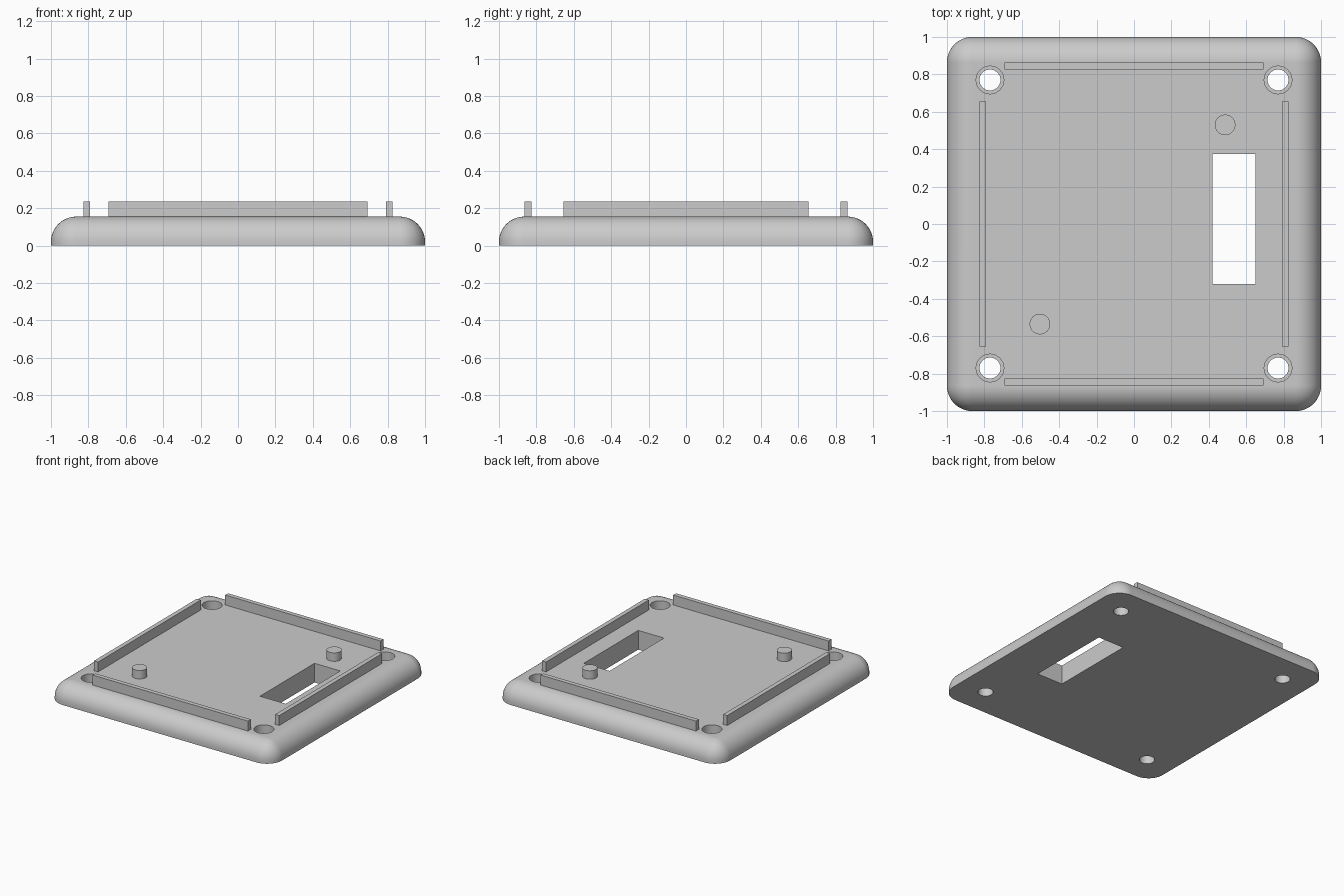
import bpy
import bmesh
from math import radians
from mathutils import Matrix, Vector

if "Cube" in bpy.data.objects:
    bpy.data.objects.remove(bpy.data.objects["Cube"], do_unlink=True)

TOP = 0.155        # upper face of the plate
RIB_TOP = 0.235    # upper edge of the ribs
HOLE = 0.77        # screw hole offset from the centre
RADIUS = 0.135     # rounding of rim and corners

grey = bpy.data.materials.new("plain grey")
grey.use_nodes = True
colour = (0.6, 0.6, 0.6, 1)
grey.diffuse_color = colour
grey.node_tree.nodes["Principled BSDF"].inputs["Base Color"].default_value = colour


def finish(name, bm):
    mesh = bpy.data.meshes.new(name)
    bm.to_mesh(mesh)
    bm.free()
    mesh.materials.append(grey)
    obj = bpy.data.objects.new(name, mesh)
    bpy.context.collection.objects.link(obj)
    return obj


def activate(obj):
    bpy.ops.object.select_all(action="DESELECT")
    obj.select_set(True)
    bpy.context.view_layer.objects.active = obj


def box_mesh(low, high):
    low, high = Vector(low), Vector(high)
    bm = bmesh.new()
    place = Matrix.Translation((low + high) / 2) @ Matrix.Diagonal((*(high - low), 1))
    bmesh.ops.create_cube(bm, size=1, matrix=place)
    return bm


def cylinder(name, x, y, radius, low, high):
    bm = bmesh.new()
    bmesh.ops.create_cone(bm, cap_ends=True, segments=48, radius1=radius, radius2=radius,
                          depth=high - low, matrix=Matrix.Translation((x, y, (low + high) / 2)))
    return finish(name, bm)


def smooth(obj):
    activate(obj)
    bpy.ops.object.shade_smooth_by_angle(angle=radians(30))


# Plate with rounded corners and a rounded upper rim
bm = box_mesh((-1, -1, 0), (1, 1, TOP))
rim = [e for e in bm.edges if any(v.co.z > TOP / 2 for v in e.verts)]
bmesh.ops.bevel(bm, geom=rim, offset=RADIUS, segments=12, profile=0.5, affect="EDGES")
plate = finish("base_plate", bm)

# Rectangular window and counterbored screw holes
cutters = [finish("window_cutter", box_mesh((0.42, -0.32, -0.1), (0.65, 0.375, 0.3)))]
for sx in (-1, 1):
    for sy in (-1, 1):
        x, y = sx * HOLE, sy * HOLE
        cutters.append(cylinder("screw_cutter", x, y, 0.056, -0.1, 0.3))
        cutters.append(cylinder("counterbore_cutter", x, y, 0.074, TOP - 0.08, 0.3))

activate(plate)
for cutter in cutters:
    cutter.hide_render = True
    cut = plate.modifiers.new("cut", "BOOLEAN")
    cut.operation = "DIFFERENCE"
    cut.solver = "EXACT"
    cut.object = cutter
    bpy.ops.object.modifier_apply(modifier=cut.name)
    bpy.data.objects.remove(cutter, do_unlink=True)
smooth(plate)
plate.modifiers.new("even shading", "WEIGHTED_NORMAL").keep_sharp = True

# Upright locating ribs along the four sides
for side, s in (("front", -1), ("back", 1)):
    y = s * 0.845
    finish(side + "_rib", box_mesh((-0.693, y - 0.018, TOP - 0.01), (0.693, y + 0.018, RIB_TOP)))
for side, s in (("right", -1), ("left", 1)):
    x = s * 0.808
    finish(side + "_rib", box_mesh((x - 0.018, -0.655, TOP - 0.01), (x + 0.018, 0.655, RIB_TOP)))

# Two locating pegs
for name, x, y in (("back_peg", 0.487, 0.53), ("front_peg", -0.503, -0.535)):
    smooth(cylinder(name, x, y, 0.055, TOP - 0.01, TOP + 0.068))
